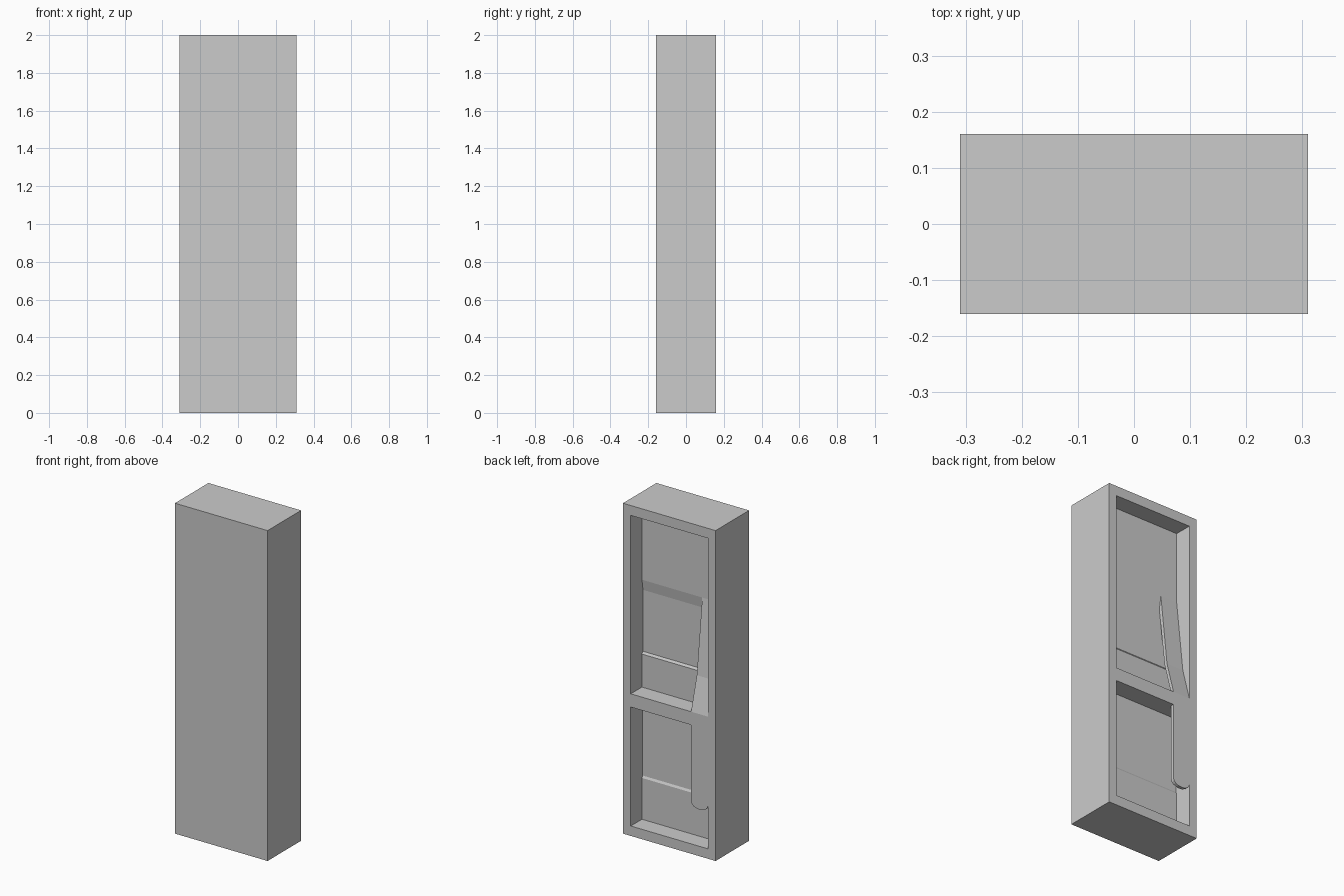
import bpy, bmesh, math

if "Cube" in bpy.data.objects:
    bpy.data.objects.remove(bpy.data.objects["Cube"])

W, D, H = 0.31, 0.16, 2.0          # half width, half depth, height
X_IN = 0.258                        # half width of the openings
TONGUE_X = -0.146                   # inner edge of the hanging strip


def prism(name, pts, start, vec):
    """Extrude a closed polygon; start maps a 2D point to 3D."""
    bm = bmesh.new()
    face = bm.faces.new([bm.verts.new(start(*p)) for p in pts])
    ext = bmesh.ops.extrude_face_region(bm, geom=[face])
    moved = [g for g in ext["geom"] if isinstance(g, bmesh.types.BMVert)]
    bmesh.ops.translate(bm, verts=moved, vec=vec)
    bmesh.ops.recalc_face_normals(bm, faces=bm.faces)
    mesh = bpy.data.meshes.new(name)
    bm.to_mesh(mesh)
    bm.free()
    obj = bpy.data.objects.new(name, mesh)
    bpy.context.collection.objects.link(obj)
    return obj


def side_profile(name, pts, x0, x1):
    return prism(name, pts, lambda y, z: (x0, y, z), (x1 - x0, 0, 0))


# Cabinet body, closed on the front
body = side_profile("cabinet_body", [(-D, 0), (D, 0), (D, H), (-D, H)], -W, W)

# Two recesses in the back, with slightly stepped inner panels
recesses = [
    [(0.3, 1.94), (0.053, 1.94), (0.053, 1.51), (0.043, 1.445),
     (0.043, 1.073), (0.053, 1.06), (0.053, 0.86), (0.3, 0.86)],
    [(0.3, 0.78), (0.046, 0.78), (0.046, 0.322), (0.053, 0.31),
     (0.053, 0.06), (0.3, 0.06)],
]
for pts in recesses:
    cutter = side_profile("recess_cutter", pts, -X_IN, X_IN)
    cutter.hide_render = True
    mod = body.modifiers.new("recess", 'BOOLEAN')
    mod.operation, mod.solver, mod.object = 'DIFFERENCE', 'EXACT', cutter
    bpy.context.view_layer.objects.active = body
    bpy.ops.object.modifier_apply(modifier=mod.name)
    bpy.data.objects.remove(cutter)

# Bent strip sloping from the inner panel out to the shelf edge
side_profile("sloping_strip",
             [(0.053, 1.51), (0.105, 1.06), (D, 0.86),
              (0.14, 0.86), (0.085, 1.06), (0.035, 1.47)],
             -X_IN, TONGUE_X)

# Hanging strip below the shelf with a rounded lower end
cx, rx = (TONGUE_X - X_IN) / 2, (TONGUE_X + X_IN) / 2
outline = [(-X_IN, 0.78)]
for i in range(9):
    a = math.pi * (1 + i / 8)
    outline.append((cx + rx * math.cos(a), 0.318 + 0.036 * math.sin(a)))
outline.append((TONGUE_X, 0.78))
prism("hanging_strip", outline, lambda x, z: (x, 0.14, z), (0, 0.02, 0))
